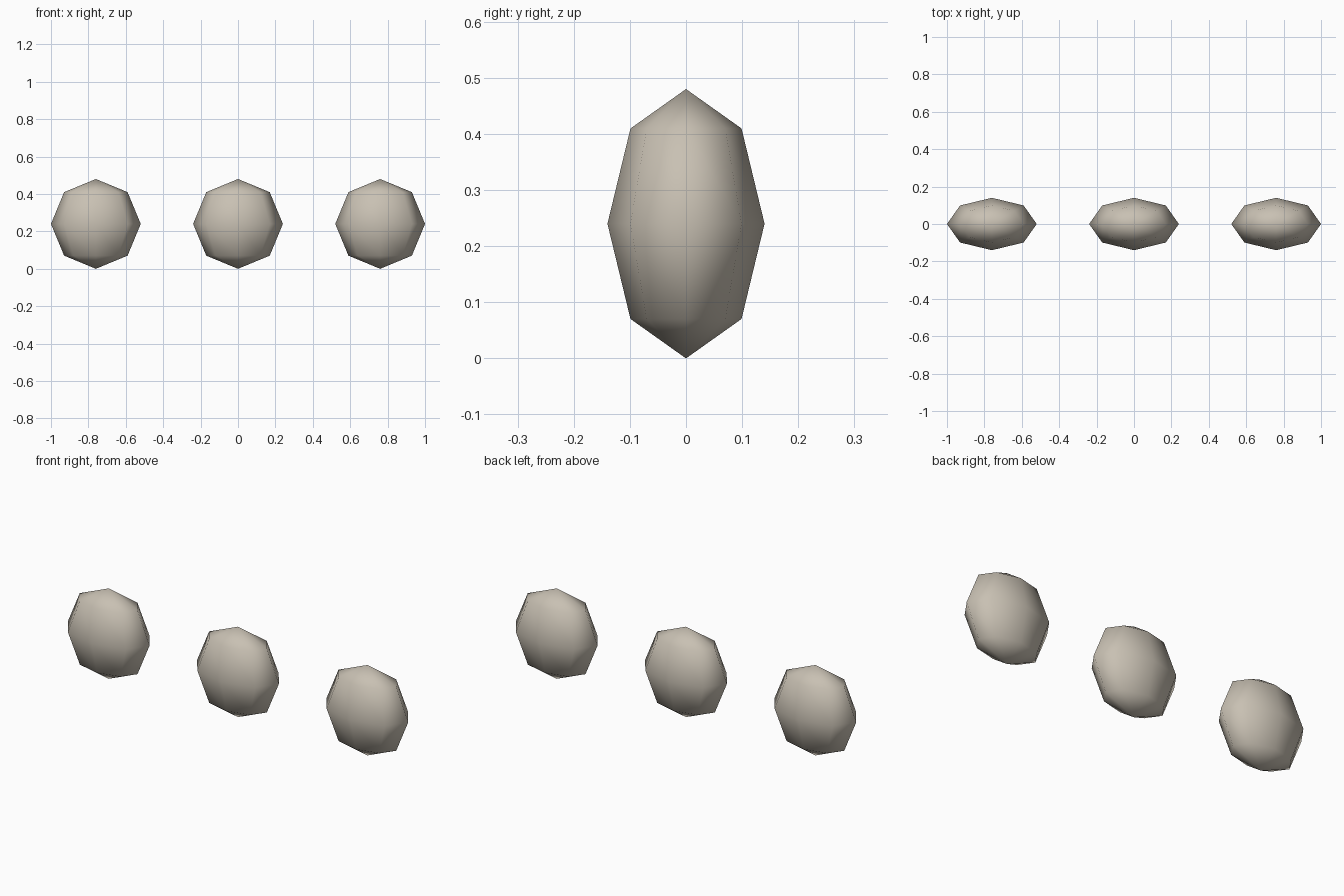
import bpy

if "Cube" in bpy.data.objects:
    bpy.data.objects.remove(bpy.data.objects["Cube"])

# One stone-coloured material
stone = bpy.data.materials.new("warm_stone")
stone.diffuse_color = (0.58, 0.53, 0.45, 1.0)
stone.use_nodes = True
stone.node_tree.nodes["Principled BSDF"].inputs["Base Color"].default_value = stone.diffuse_color


# Flattened low-poly pebble: 8 segments, 4 rings, poles up
def pebble(name, x):
    bpy.ops.mesh.primitive_uv_sphere_add(segments=8, ring_count=4, radius=1.0,
                                         location=(x, 0, 0.24))
    ob = bpy.context.object
    ob.name = name
    ob.scale = (0.24, 0.14, 0.24)
    bpy.ops.object.transform_apply(location=False, rotation=False, scale=True)
    bpy.ops.object.shade_smooth()
    ob.data.materials.append(stone)
    return ob


# Row of three
for name, x in (("left_pebble", -0.76), ("middle_pebble", 0.0), ("right_pebble", 0.76)):
    pebble(name, x)
